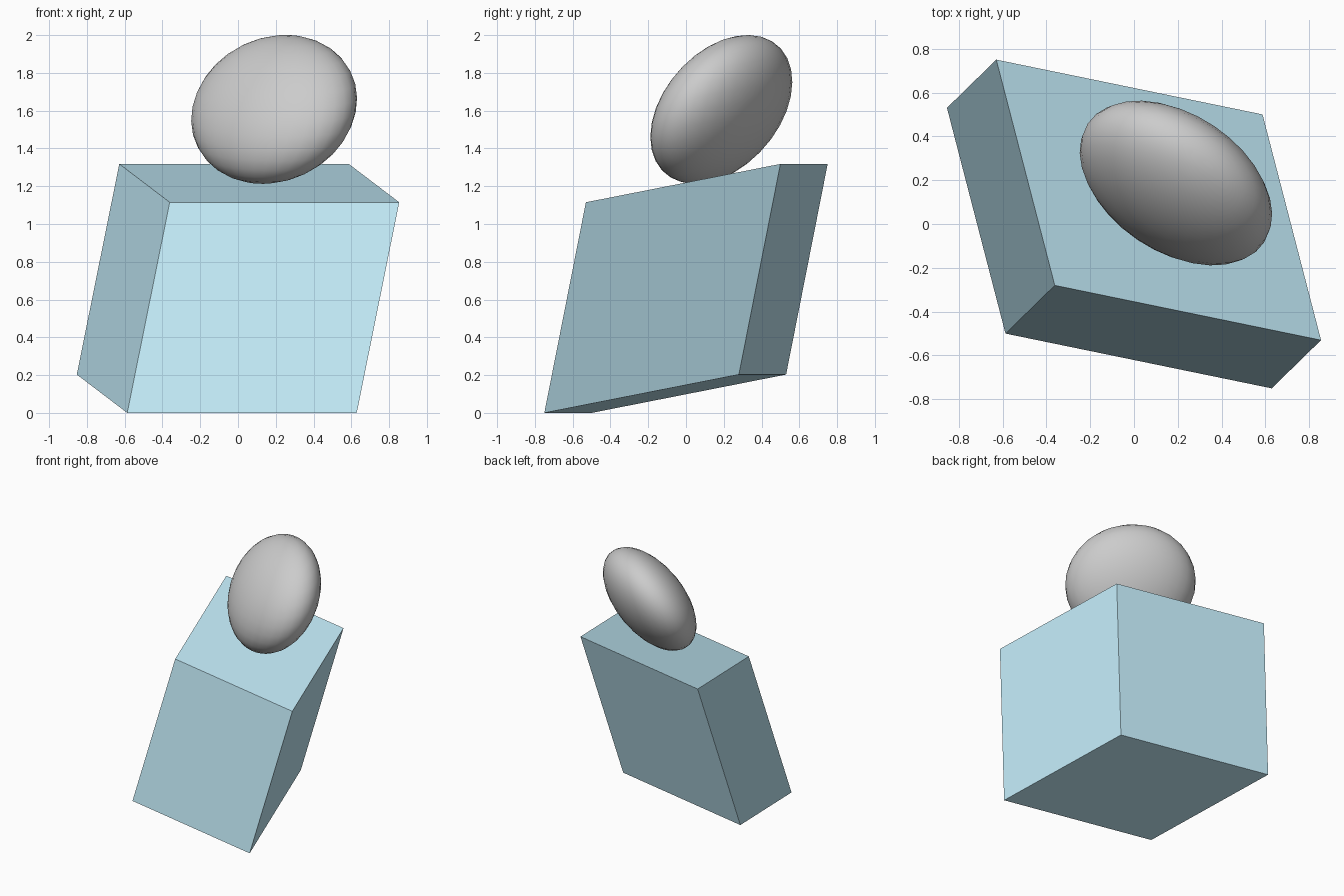
import bpy
import bmesh
from mathutils import Matrix, Vector

if "Cube" in bpy.data.objects:
    bpy.data.objects.remove(bpy.data.objects["Cube"])

# Shared skew: images of the unit x, y and z axes, plus block centre
U = Vector((1.215, -0.25, 0.0))
V = Vector((-0.267, 1.03, 0.203))
W = Vector((0.225, 0.22, 1.115))
CENTRE = Vector((0.0, 0.0, 0.659))
SKEW = Matrix.Translation(CENTRE) @ Matrix((U, V, W)).transposed().to_4x4()


def add_part(name, bm, smooth=False):
    bm.transform(SKEW)
    bmesh.ops.recalc_face_normals(bm, faces=bm.faces)
    for f in bm.faces:
        f.smooth = smooth
    mesh = bpy.data.meshes.new(name)
    bm.to_mesh(mesh)
    bm.free()
    obj = bpy.data.objects.new(name, mesh)
    bpy.context.collection.objects.link(obj)
    return obj


# Leaning block: a skewed unit cube
bm = bmesh.new()
bmesh.ops.create_cube(bm, size=1.0)
block = add_part("block", bm)
blue = bpy.data.materials.new("light_blue")
blue.diffuse_color = (0.53, 0.81, 0.92, 1.0)
blue.use_nodes = True
blue.node_tree.nodes["Principled BSDF"].inputs["Base Color"].default_value = blue.diffuse_color
block.data.materials.append(blue)

# Ball resting on the block, skewed the same way
bm = bmesh.new()
bmesh.ops.create_uvsphere(bm, u_segments=32, v_segments=16, radius=0.3475,
                          matrix=Matrix.Translation((0, 0, 0.85)))
add_part("ball", bm, smooth=True)
